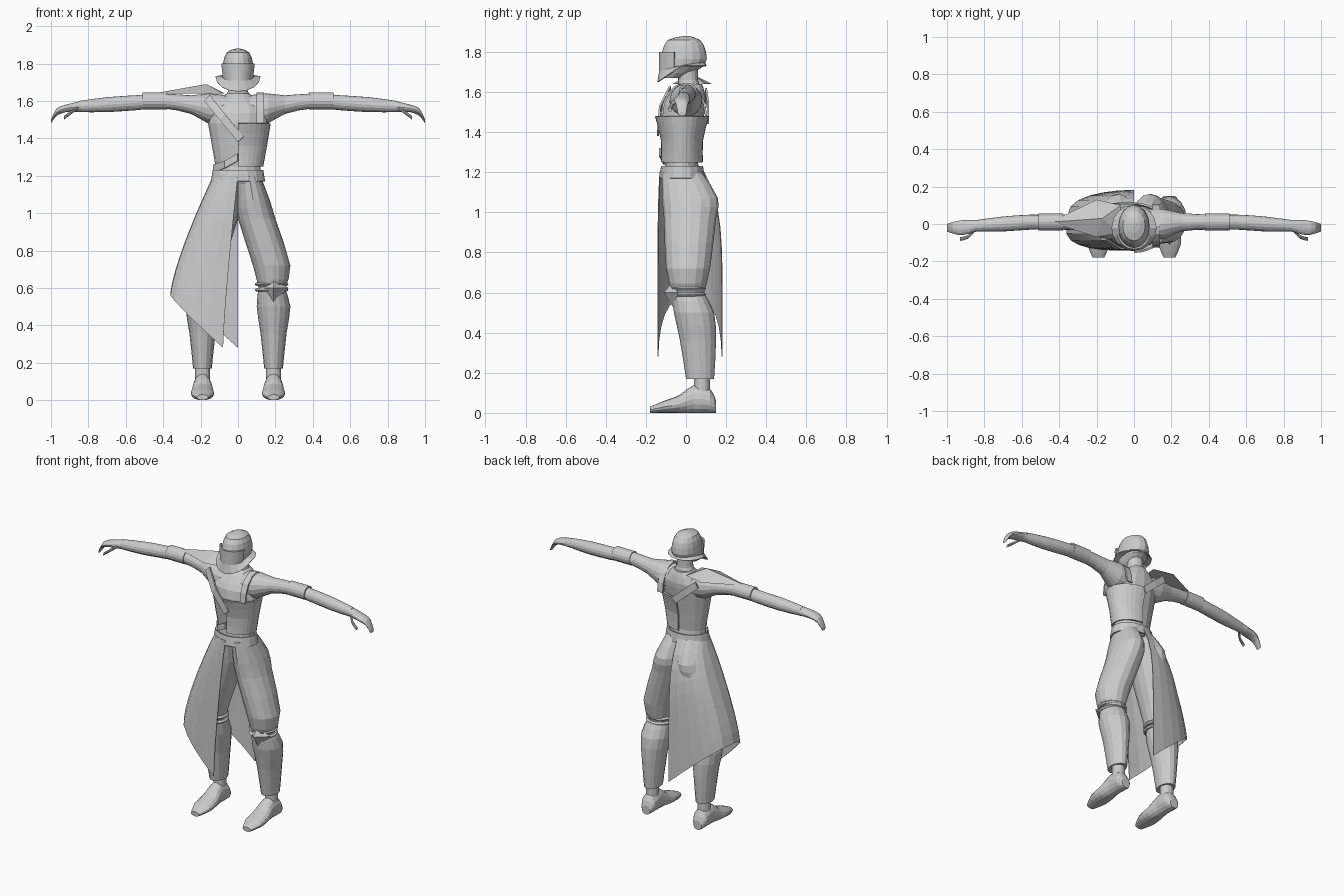
import bpy
import bmesh
from math import sin, cos, radians, copysign
from mathutils import Vector

# Remove only the default cube
default_cube = bpy.data.objects.get("Cube")
if default_cube:
    bpy.data.objects.remove(default_cube, do_unlink=True)

# Single material
tone = (.6, .6, .6, 1)
grey = bpy.data.materials.new("plain_grey")
grey.use_nodes = True
grey.diffuse_color = tone
grey.node_tree.nodes["Principled BSDF"].inputs["Base Color"].default_value = tone

# Shared landmarks of the figure
waist, chest, shoulder = 1.2, 1.48, 1.64
leg_x, knee = .19, .6
parts = []


def finish(name, bm, mirror, thick):
    """Turn a bmesh into a named object with optional mirror and thickness."""
    bmesh.ops.recalc_face_normals(bm, faces=bm.faces)
    mesh = bpy.data.meshes.new(name)
    bm.to_mesh(mesh)
    bm.free()
    mesh.materials.append(grey)
    obj = bpy.data.objects.new(name, mesh)
    bpy.context.collection.objects.link(obj)
    if mirror:
        obj.modifiers.new("mirror", 'MIRROR')
    if thick:
        solid = obj.modifiers.new("thickness", 'SOLIDIFY')
        solid.thickness = thick
        solid.offset = 0
    parts.append(obj)


def sheet(name, rows, closed=False, caps=False, mirror=False, thick=0):
    """Skin a grid of points, row after row."""
    bm = bmesh.new()
    grid = [[bm.verts.new(point) for point in row] for row in rows]
    count = len(grid[0])
    for low, high in zip(grid, grid[1:]):
        for i in range(count if closed else count - 1):
            j = (i + 1) % count
            bm.faces.new((low[i], low[j], high[j], high[i]))
    if caps:
        bm.faces.new(grid[0])
        bm.faces.new(grid[-1])
    finish(name, bm, mirror, thick)


def refine(rings):
    """Insert a smoothly interpolated ring between each neighbouring pair."""
    last = len(rings) - 1
    result = [rings[0]]
    for i in range(last):
        inner = rings[i] + rings[i + 1]
        outer = rings[max(i - 1, 0)] + rings[min(i + 2, last)]
        result += [(inner * 9 - outer) / 16, rings[i + 1]]
    return result


def loft(name, axis, rings, sides=16, start=0, sweep=360, mirror=False, thick=0):
    """Skin ellipses given as centre x, y, z and one or two radii."""
    closed = sweep == 360
    full = [Vector(ring if len(ring) == 5 else ring + ring[-1:]) for ring in rings]
    rows = []
    for x, y, z, radius_a, radius_b in refine(full):
        row = []
        for i in range(sides if closed else sides + 1):
            angle = radians(start + sweep * i / sides)
            a, b = radius_a * cos(angle), radius_b * sin(angle)
            offset = {'x': (0, a, b), 'y': (a, 0, b), 'z': (a, b, 0)}[axis]
            row.append(Vector((x, y, z)) + Vector(offset))
        rows.append(row)
    sheet(name, rows, closed, closed and not thick, mirror, thick)


def band(name, path, width):
    """Flat strap following a path, widened by a vector."""
    other = [Vector(point) + Vector(width) for point in path]
    sheet(name, [path, other], thick=.01)


def pyramid(name, base, tip, mirror=False):
    """Faceted plate rising from a polygon to a tip."""
    bm = bmesh.new()
    corners = [bm.verts.new(point) for point in base]
    apex = bm.verts.new(tip)
    bm.faces.new(corners)
    for i, corner in enumerate(corners):
        bm.faces.new((corner, corners[(i + 1) % len(corners)], apex))
    finish(name, bm, mirror, 0)


# Torso and neck
loft("torso", 'z', [(0, -.02, 1.16, .13, .1), (0, -.02, 1.25, .12, .08),
                    (0, -.02, chest, .16, .11), (0, 0, 1.57, .15, .1),
                    (0, .02, shoulder, .06)])
loft("neck", 'z', [(0, .02, 1.6, .08, .06), (0, .01, 1.66, .05), (0, .01, 1.74, .05)])

# Helmet, raised visor plate and flared brim
loft("helmet", 'z', [(0, -.07, 1.67, .04, .05), (0, -.02, 1.73, .08, .11),
                     (0, -.01, 1.8, .08, .11), (0, -.01, 1.86, .06, .08),
                     (0, 0, 1.88, .01)])
loft("visor", 'z', [(0, -.02, 1.71, .08, .11), (0, -.02, 1.8, .09, .11)],
     start=-160, sweep=140, thick=.01)
inner_rim, outer_rim = [], []
for i in range(9):
    angle = radians(180 * i / 8 - 90)
    side, back = cos(angle), sin(angle)
    inner_rim.append((side * .08, back * .11 - .02, 1.73 + back * .02))
    outer_rim.append((side * .12, back * .12 - .02, 1.73 + min(back, 0) * .08))
sheet("helmet_brim", [inner_rim, outer_rim], mirror=True, thick=.006)

# Arms, upper arm bands, hands and thumbs
loft("arm", 'x', [(.06, 0, 1.55, .08), (.16, 0, 1.56, .08), (.25, .01, 1.58, .05),
                  (.4, .01, 1.6, .04), (.55, .01, 1.59, .04), (.7, 0, 1.58, .04),
                  (.85, -.01, 1.57, .03)], mirror=True)
loft("arm_band", 'x', [(.38, .01, 1.6, .04), (.51, .01, 1.6, .04)], mirror=True, thick=.01)
loft("hand", 'x', [(.84, -.01, 1.57, .03), (.92, -.02, 1.56, .04, .02),
                   (.97, -.02, 1.54, .03, .02), (1, -.02, 1.49, .02, .01)], mirror=True)
loft("thumb", 'x', [(.85, -.03, 1.57, .01), (.89, -.07, 1.54, .01), (.93, -.08, 1.51, .01)],
     sides=8, mirror=True)

# Trousers, knee bands and shins
loft("trouser_leg", 'z', [(.06, -.02, waist, .06, .1), (.08, .02, 1.07, .09, .14),
                          (.1, .02, .97, .1, .13), (.18, .01, .72, .1, .11),
                          (.18, .01, knee, .07, .08)], mirror=True)
for name, height in (("lower_knee_band", knee - .01), ("upper_knee_band", knee + .02)):
    loft(name, 'z', [(.18, .01, height - .01, .08), (.18, .01, height, .09),
                     (.18, .01, height + .01, .08)], mirror=True)
pyramid("knee_guard", [(leg_x - .07, -.04, knee), (leg_x, -.06, knee - .08),
                       (leg_x + .08, -.04, knee), (leg_x, -.07, knee + .05)],
        (leg_x, -.11, knee), mirror=True)
loft("shin", 'z', [(.18, .01, knee, .07, .08), (leg_x, .04, .5, .09, .1),
                   (leg_x, .06, .36, .07, .09), (leg_x, .07, .17, .05, .07)], mirror=True)

# Ankles and feet, each foot section resting on the ground
loft("ankle", 'z', [(leg_x, .08, .2, .04), (leg_x, .08, .06, .04)], mirror=True)
foot_profile = [(.15, .06, .03), (.12, .12, .05), (.04, .14, .05), (-.03, .09, .06),
                (-.11, .06, .06), (-.18, .03, .03)]
loft("foot", 'y', [(leg_x, y, height / 2, width, height / 2)
                   for y, height, width in foot_profile], mirror=True)

# Belt and wrapped sash
loft("belt", 'z', [(0, -.02, waist - .03, .14, .11), (0, -.02, waist + .03, .13, .1)], thick=.01)
band("sash", [(-.13, -.03, 1.22), (-.07, -.11, 1.24), (0, -.13, 1.28)], (0, 0, .04))

# Half breastplate covering the left side
loft("breastplate", 'z', [(0, -.02, 1.25, .13, .1), (0, -.02, 1.36, .15, .1),
                          (0, -.02, chest, .17, .13)], start=-90, sweep=180, thick=.01)

# Straps: one arched over the left shoulder, one crossing from the right
arch = [radians(180 * i / 8) for i in range(9)]
band("left_strap", [(.1, cos(angle) * .11 - .01, chest + sin(angle) * .16) for angle in arch],
     (.04, 0, 0))
band("front_strap", [(-.18, -.08, 1.6), (-.1, -.13, 1.5), (0, -.14, 1.38)], (.03, 0, .03))
band("back_strap", [(-.16, .1, 1.58), (-.08, .11, 1.51), (0, .11, 1.44)], (.02, 0, .04))

# Pointed shoulder plate on the right
outline = [(-.45, .01), (-.2, .13), (-.07, .1), (-.08, -.05), (-.2, -.07)]
pyramid("shoulder_plate", [(x, y, shoulder) for x, y in outline], (-.17, .03, 1.69))

# Half skirt wrapping the right leg, from waist ellipse to slanted hem
columns = []
for i in range(13):
    angle = radians(180 * i / 12 - 90)
    side, back = cos(angle), sin(angle)
    top = Vector((side * -.13, back * .11 - .02, waist))
    hem = Vector((back * .04 - .04 - side * .32,
                  copysign(abs(back) ** .6, back) * .16 + .02,
                  .28 + side * .29))
    column = []
    for step in range(11):
        t = step / 10
        point = top.lerp(hem, t)
        point.x = top.x + (hem.x - top.x) * (1 - (1 - t) ** 1.3)
        point.y = top.y + (hem.y - top.y) * (1 - (1 - t) ** 6)
        column.append(point)
    columns.append(column)
sheet("half_skirt", columns, thick=.005)

# Smooth shading with sharp edges kept
for obj in bpy.context.view_layer.objects:
    obj.select_set(obj in parts)
bpy.context.view_layer.objects.active = parts[0]
bpy.ops.object.shade_smooth_by_angle(angle=radians(40))
